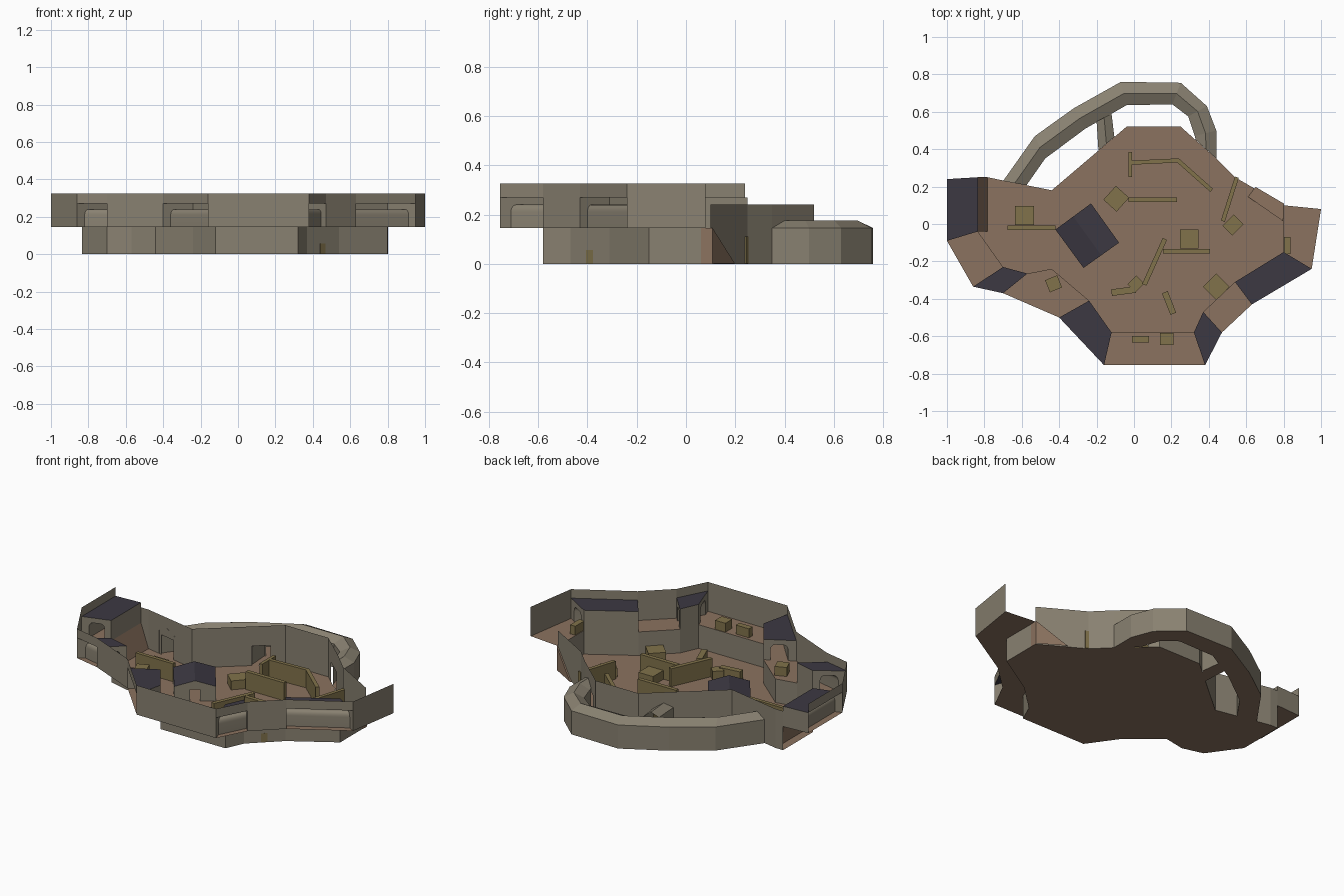
import bpy, bmesh, math
from mathutils import Vector

if "Cube" in bpy.data.objects:
    bpy.data.objects.remove(bpy.data.objects["Cube"])

def mat(name, c):
    m = bpy.data.materials.new(name)
    m.diffuse_color = (*c, 1)
    m.use_nodes = True
    m.node_tree.nodes["Principled BSDF"].inputs["Base Color"].default_value = m.diffuse_color
    return m

STONE = mat("stone", (0.25, 0.22, 0.165))
EARTH = mat("earth", (0.26, 0.17, 0.115))
ROOF = mat("dark_roof", (0.045, 0.04, 0.055))
WOOD = mat("wood", (0.22, 0.17, 0.07))
DECK, ROOMTOP, RIM = 0.145, 0.27, 0.325

def obj(name, faces, material, smooth=False):
    """Object from a list of polygons (each a list of 3D points)."""
    bm = bmesh.new()
    for f in faces:
        bm.faces.new([bm.verts.new(p) for p in f])
    bmesh.ops.remove_doubles(bm, verts=bm.verts, dist=0.0005)
    bmesh.ops.recalc_face_normals(bm, faces=bm.faces)
    me = bpy.data.meshes.new(name)
    bm.to_mesh(me)
    bm.free()
    me.materials.append(material)
    for p in me.polygons:
        p.use_smooth = smooth
    o = bpy.data.objects.new(name, me)
    bpy.context.collection.objects.link(o)
    return o

def flat(pts, z):
    return [(x, y, z) for x, y in pts]

def mix(a, b, t):
    return (a[0] + (b[0] - a[0]) * t, a[1] + (b[1] - a[1]) * t)

def quad(a, b, z0, z1):
    return [(*a, z0), (*b, z0), (*b, z1), (*a, z1)]

def wall(path, z0, z1, doors={}):
    """Upright strip along a path; doors maps segment -> (t0, t1, height)."""
    out = []
    for i, (a, b) in enumerate(zip(path, path[1:])):
        if i in doors:
            t0, t1, h = doors[i]
            p, q = mix(a, b, t0), mix(a, b, t1)
            out += [quad(a, p, z0, z1), quad(q, b, z0, z1), quad(p, q, h, z1)]
        else:
            out.append(quad(a, b, z0, z1))
    return out

# Plan outlines: upper rim (outer) and arena edge (inner), matched point to point
outer = [(-1, .24), (-1, -.09), (-.86, -.335), (-.70, -.37), (-.55, -.435), (-.40, -.50),
         (-.16, -.755), (.38, -.755), (.47, -.58), (.63, -.43), (.95, -.24), (1, .08)]
inner = [(-.835, .25), (-.835, -.04), (-.70, -.23), (-.57, -.265), (-.44, -.24), (-.24, -.41),
         (-.12, -.58), (.32, -.58), (.37, -.47), (.54, -.31), (.80, -.15), (.80, .10)]
back = [(.80, .10), (.54, .25), (.44, .35), (.25, .52), (-.04, .52), (-.44, .18), (-.784, .25), (-.835, .25)]
rooms = (0, 2, 5, 7, 9)

# Floors
obj("arena_floor", [flat(inner + back[1:-1], 0)], EARTH)
obj("balcony_floor", [flat([outer[i], outer[i + 1], inner[i + 1], inner[i]], DECK)
                      for i in range(11)], EARTH)

# Arena walls below the balcony and the taller back wall with doorways
obj("arena_wall", wall(inner[1:], 0, DECK), STONE)
obj("back_wall", wall(back, 0, 0.24, {2: (.2, .75, .12), 4: (.16, .36, .12), 5: (.42, .7, .12)}), STONE)

# Outer rim wall, open below the lintel beside each room
rim = []
for i in range(11):
    rim.append(quad(outer[i], outer[i + 1], ROOMTOP if i in rooms else DECK, RIM))
obj("rim_wall", rim, STONE)

# Balcony rooms: inner wall, arched ends, vaulted tunnel, dark roof
def arch(a, b, s0=.22, s1=.75, top=.24, n=5):
    prof = [(s0, DECK)]
    r = (s1 - s0) * .25
    for c, start in ((s0 + r, math.pi), (s1 - r, math.pi / 2)):
        for k in range(n + 1):
            t = start - math.pi / 2 * k / n
            prof.append((c + r * math.cos(t), top - .03 + .03 * math.sin(t)))
    prof.append((s1, DECK))
    return [(*mix(a, b, s), z) for s, z in prof]

for n, i in enumerate(rooms):
    walls = [quad(inner[i], inner[i + 1], DECK, ROOMTOP)]
    ends = []
    for j in (i, i + 1):
        a, b = inner[j], outer[j]
        pr = arch(a, b)
        ends.append(pr)
        if j == 0:
            walls.append(quad(a, b, DECK, ROOMTOP))
        else:
            walls.append([(*a, DECK)] + pr + [(*b, DECK), (*b, ROOMTOP), (*a, ROOMTOP)])
    obj(f"room_walls_{n}", walls, STONE)
    p, q = ends
    obj(f"room_tunnel_{n}", [[p[k], p[k + 1], q[k + 1], q[k]] for k in range(len(p) - 1)], STONE, True)
    obj(f"room_roof_{n}", [flat([inner[i], inner[i + 1], outer[i + 1], outer[i]], ROOMTOP)], ROOF)

# Ramps up to the balcony
obj("left_ramp", [[(-.835, .25, DECK), (-.835, -.04, DECK), (-.784, -.04, 0), (-.784, .25, 0)]], EARTH)
lo, hi = [(.65, .198), (.61, .145)], [(.803, .108), (.797, .015)]
obj("right_ramp", [[(*lo[0], .002), (*lo[1], .002), (*hi[1], DECK), (*hi[0], DECK)],
                   quad(*hi, 0, DECK)] +
    [[(*lo[k], .002), (*hi[k], 0), (*hi[k], DECK)] for k in (0, 1)], EARTH)

# Outer corridor with ridged roof, and a short branch into the arena
def corridor(name, left, right, doors={}):
    eave, ridge = .145, .175
    f = wall(left, 0, eave) + wall(right, 0, eave, doors)
    fl = []
    for i in range(len(left) - 1):
        l0, l1, r0, r1 = left[i], left[i + 1], right[i], right[i + 1]
        m0, m1 = mix(l0, r0, .5), mix(l1, r1, .5)
        f.append([(*l0, eave), (*l1, eave), (*m1, ridge), (*m0, ridge)])
        f.append([(*r0, eave), (*r1, eave), (*m1, ridge), (*m0, ridge)])
        fl.append(flat([l0, l1, r1, r0], 0))
    obj(name, f, STONE)
    obj(name + "_floor", fl, EARTH)

corridor("outer_corridor",
         [(-.70, .23), (-.53, .47), (-.32, .62), (-.07, .76), (.25, .755), (.39, .63), (.44, .50), (.44, .35)],
         [(-.575, .207), (-.475, .35), (-.26, .51), (-.04, .635), (.205, .64), (.29, .575), (.325, .47), (.33, .45)],
         {2: (.3, .64, .12)})
corridor("branch_corridor", [(-.19, .393), (-.2, .548)], [(-.105, .465), (-.12, .59)])

# Central hut with gable roof and doorway
A, B, C, D = (-.23, .11), (-.08, -.10), (-.27, -.235), (-.42, -.03)
e, r = .09, .125
mf, mb = mix(B, C, .5), mix(A, D, .5)
hut = wall([A, B], 0, e) + wall([C, D], 0, e)
for a, b, m in ((B, C, mf), (A, D, mb)):
    p, q = mix(a, b, .38), mix(a, b, .62)
    hut.append([(*a, 0), (*p, 0), (*p, .07), (*q, .07), (*q, 0), (*b, 0), (*b, e), (*m, r), (*a, e)])
obj("hut_walls", hut, STONE)
obj("hut_roof", [[(*A, e), (*B, e), (*mf, r), (*mb, r)], [(*D, e), (*C, e), (*mf, r), (*mb, r)]], ROOF)

# Crates and barriers
def box(name, x, y, sx, sy, h, deg=0, z=0):
    c, s = math.cos(math.radians(deg)), math.sin(math.radians(deg))
    base = [(x + c * u - s * v, y + s * u + c * v) for u, v in
            ((-sx / 2, -sy / 2), (sx / 2, -sy / 2), (sx / 2, sy / 2), (-sx / 2, sy / 2))]
    obj(name, wall(base + base[:1], z, z + h) + [flat(base, z), flat(base, z + h)], WOOD)

for i, (x, y, sx, sy, deg, z) in enumerate([
        (-.095, .135, .10, .095, 48, 0), (-.585, .045, .10, .10, 0, 0), (.295, -.08, .10, .10, 0, 0),
        (.44, -.335, .10, .10, 45, 0), (.53, -.005, .085, .075, 45, 0), (.01, -.32, .065, .06, 45, 0),
        (-.43, -.32, .07, .07, 22, DECK), (.035, -.615, .09, .035, 0, DECK),
        (.175, -.615, .07, .065, 0, DECK), (.82, -.115, .035, .09, 0, DECK)]):
    box(f"crate_{i}", x, y, sx, sy, .055, deg, z + .001)

for i, (x0, y0, x1, y1, w) in enumerate([
        (-.02, .385, -.02, .25, .02), (-.01, .328, .24, .34, .022), (.235, .34, .415, .18, .022),
        (-.03, .13, .23, .13, .024), (.55, .25, .475, .015, .022), (.155, -.145, .405, -.145, .025),
        (.165, -.08, .055, -.325, .025), (-.12, -.367, .01, -.35, .035), (.165, -.365, .21, -.48, .033),
        (-.675, -.02, -.42, -.02, .022)]):
    d = Vector((x1 - x0, y1 - y0))
    box(f"barrier_{i}", (x0 + x1) / 2, (y0 + y1) / 2, d.length, w, .06 if i in (7, 8) else .11,
        math.degrees(math.atan2(d.y, d.x)), .001)
